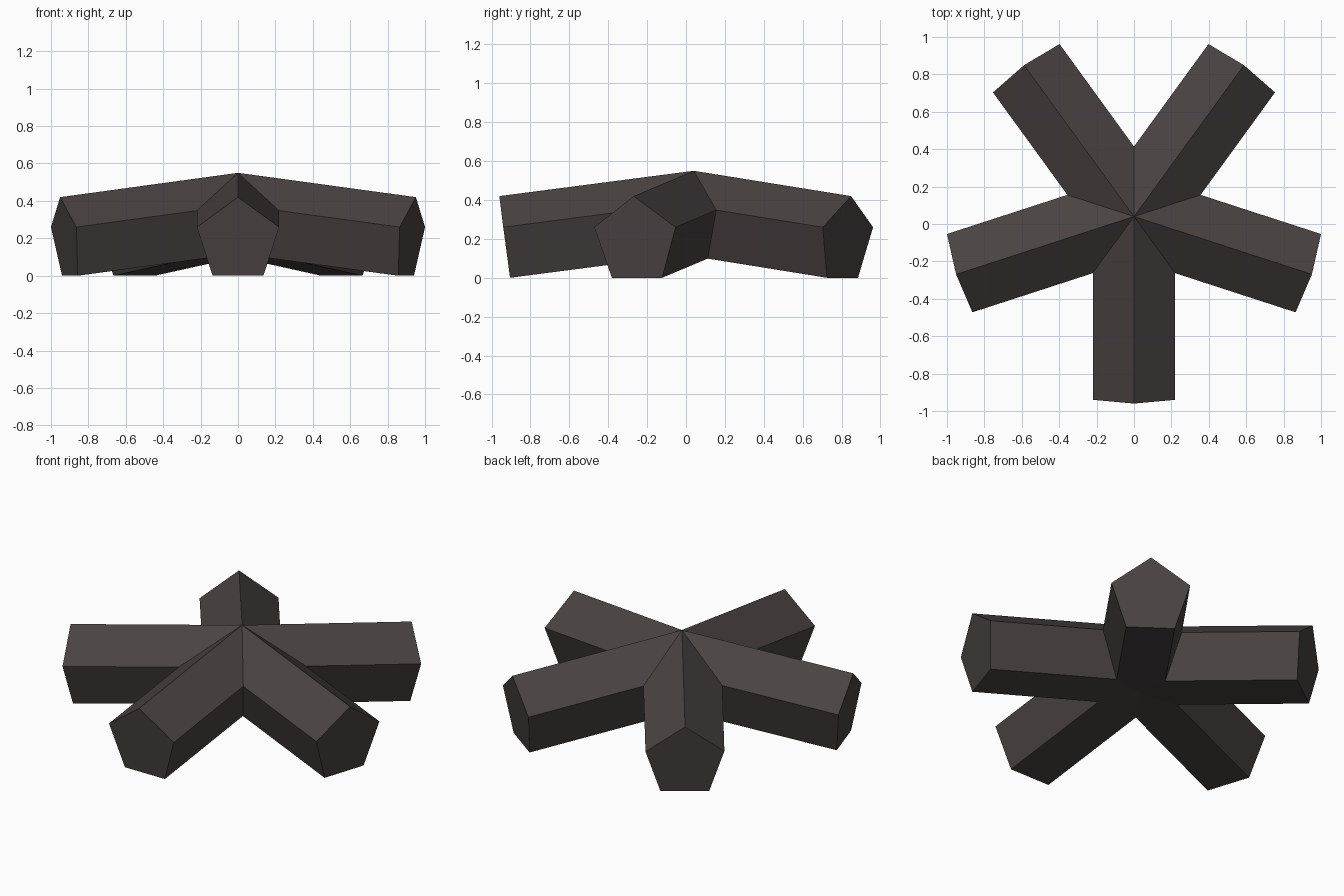
import bpy, bmesh, math
from mathutils import Vector, Matrix

if "Cube" in bpy.data.objects:
    bpy.data.objects.remove(bpy.data.objects["Cube"])

ARMS = 5
SLOPE = 0.13                      # downward tilt of every arm
CENTRE_Y = 0.04
# Pentagon section at the arm tip: (radius, half width, height)
RIDGE, SIDE, BASE = (1.0, 0.0, 0.42), (0.98, 0.22, 0.26), (0.945, 0.136, 0.0)


def edge(section, sign):
    """Tip point and the hub point where the edge meets the neighbouring arm."""
    r, w, z = section
    hub_r = w / math.tan(math.pi / ARMS)
    return Vector((r, sign * w, z)), Vector((hub_r, sign * w, z + SLOPE * (r - hub_r)))


mat = bpy.data.materials.new("dark warm grey")
mat.diffuse_color = (0.068, 0.055, 0.054, 1)
mat.use_nodes = True
mat.node_tree.nodes["Principled BSDF"].inputs["Base Color"].default_value = mat.diffuse_color

bm = bmesh.new()
ridge_tip, apex = edge(RIDGE, 1)
sl_tip, sl_hub = edge(SIDE, 1)
sr_tip, sr_hub = edge(SIDE, -1)
bl_tip, bl_hub = edge(BASE, 1)
br_tip, br_hub = edge(BASE, -1)
under = Vector((0, 0, BASE[2] + SLOPE * BASE[0]))

# One pentagonal arm, repeated around the hub
arm_faces = [
    (apex, ridge_tip, sl_tip, sl_hub), (apex, sr_hub, sr_tip, ridge_tip),
    (sl_hub, sl_tip, bl_tip, bl_hub), (sr_hub, br_hub, br_tip, sr_tip),
    (under, bl_hub, bl_tip, br_tip, br_hub),
    (ridge_tip, sr_tip, br_tip, bl_tip, sl_tip),
]
for i in range(ARMS):
    turn = (Matrix.Translation((0, CENTRE_Y, 0))
            @ Matrix.Rotation(math.radians(-90 + 360 / ARMS * i), 4, 'Z'))
    for face in arm_faces:
        bm.faces.new([bm.verts.new(turn @ p) for p in face])

# Weld the arms together at the hub
bmesh.ops.remove_doubles(bm, verts=bm.verts, dist=0.0005)
bmesh.ops.recalc_face_normals(bm, faces=bm.faces)
mesh = bpy.data.meshes.new("five_arm_hub")
bm.to_mesh(mesh)
bm.free()
mesh.materials.append(mat)
bpy.context.collection.objects.link(bpy.data.objects.new("five_arm_hub", mesh))
